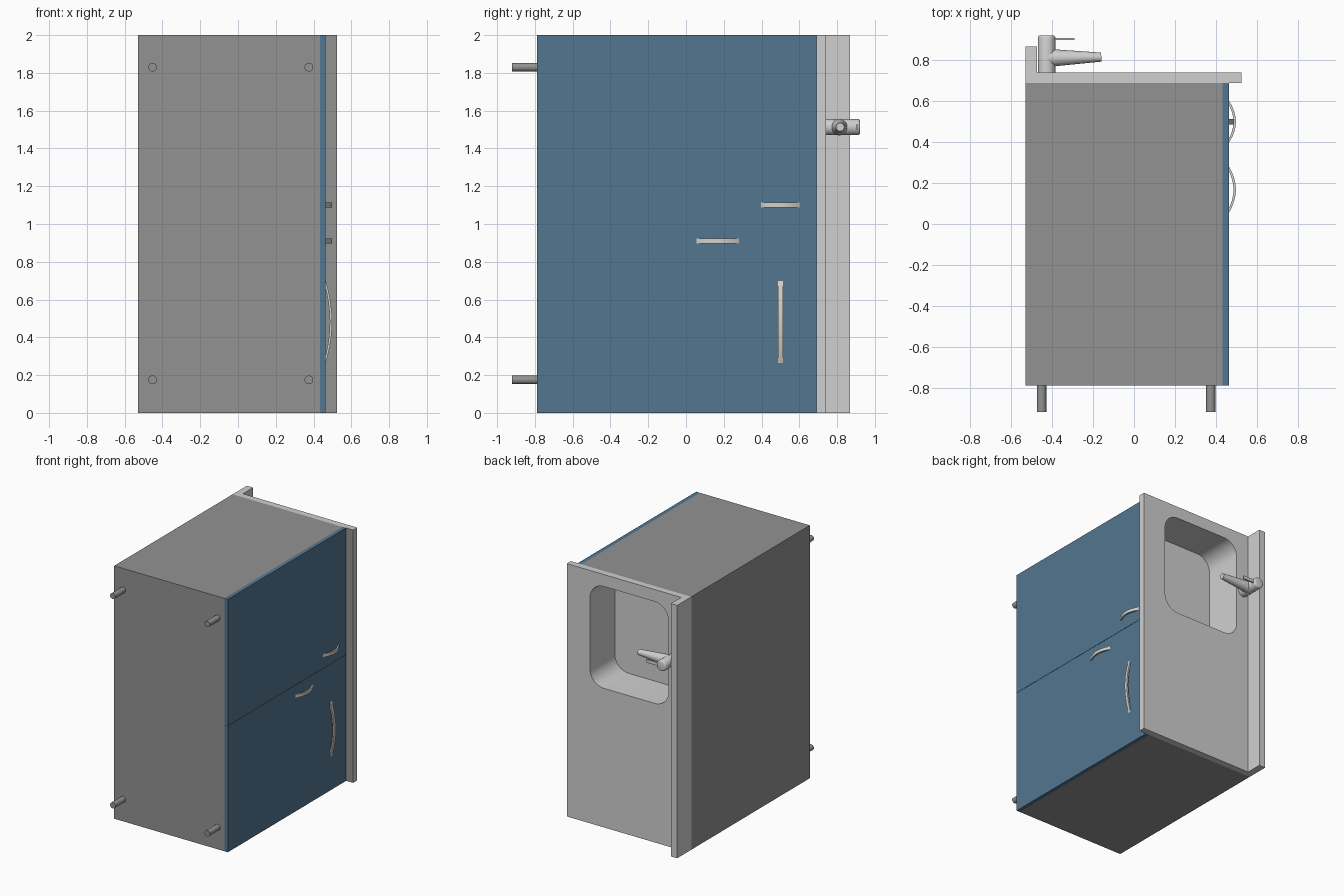
import bpy, bmesh, math
from mathutils import Matrix, Vector

if "Cube" in bpy.data.objects:
    bpy.data.objects.remove(bpy.data.objects["Cube"], do_unlink=True)


def material(name, color):
    m = bpy.data.materials.new(name)
    m.use_nodes = True
    m.diffuse_color = (*color, 1)
    m.node_tree.nodes["Principled BSDF"].inputs["Base Color"].default_value = (*color, 1)
    return m


cabinet_grey = material("cabinet grey", (0.29, 0.29, 0.29))
counter_grey = material("counter light grey", (0.63, 0.63, 0.63))
door_blue = material("door blue", (0.085, 0.18, 0.28))
metal = material("warm metal", (0.66, 0.64, 0.60))


def finish(name, bm, *mats, smooth=False):
    bmesh.ops.recalc_face_normals(bm, faces=bm.faces)
    me = bpy.data.meshes.new(name)
    bm.to_mesh(me)
    bm.free()
    ob = bpy.data.objects.new(name, me)
    bpy.context.collection.objects.link(ob)
    for m in mats:
        me.materials.append(m)
    bpy.ops.object.select_all(action="DESELECT")
    ob.select_set(True)
    bpy.context.view_layer.objects.active = ob
    if smooth:
        bpy.ops.object.shade_smooth_by_angle(angle=math.radians(35))
    return ob


def box(name, lo, hi, *mats):
    lo, hi = Vector(lo), Vector(hi)
    bm = bmesh.new()
    bmesh.ops.create_cube(bm, size=1, matrix=Matrix.Translation((lo + hi) / 2)
                          @ Matrix.Diagonal((*(hi - lo), 1)))
    return finish(name, bm, *mats)


def rod(name, start, end, r1, r2, mat, round_end=0):
    """Cylinder or cone between two points, with an optional rounded far rim."""
    start, end = Vector(start), Vector(end)
    axis = end - start
    bm = bmesh.new()
    bmesh.ops.create_cone(bm, cap_ends=True, segments=24, radius1=r1, radius2=r2,
                          depth=axis.length)
    if round_end:
        rim = [e for e in bm.edges if all(v.co.z > 0 for v in e.verts)]
        bmesh.ops.bevel(bm, geom=rim, offset=round_end, segments=3, affect="EDGES", profile=0.5)
    turn = Vector((0, 0, 1)).rotation_difference(axis).to_matrix().to_4x4()
    bm.transform(Matrix.Translation((start + end) / 2) @ turn)
    return finish(name, bm, mat, smooth=True)


def bow_handle(name, centre, along, across, length):
    """Flat strip bowed out in +x from the door, sunk at both ends."""
    bm = bmesh.new()
    steps, width, thick, bulge = 16, 0.026, 0.012, 0.034
    along, across, out = Vector(along), Vector(across), Vector((1, 0, 0))
    rings = []
    for i in range(steps + 1):
        t = 2 * i / steps - 1
        rise = bulge * (1 - t * t)
        mid = Vector(centre) + along * (t * length / 2)
        rings.append([bm.verts.new(mid + across * (s * width / 2) + out * (rise + d))
                      for s, d in ((-1, -thick), (1, -thick), (1, 0), (-1, 0))])
    for a, b in zip(rings, rings[1:]):
        for k in range(4):
            bm.faces.new((a[k], a[(k + 1) % 4], b[(k + 1) % 4], b[k]))
    bm.faces.new(rings[0])
    bm.faces.new(rings[-1])
    return finish(name, bm, metal, smooth=True)


# Cabinet carcass and countertop, with the overhang's underside in cabinet grey
body = box("cabinet_body", (-0.53, -0.79, 0), (0.433, 0.69, 2), cabinet_grey, counter_grey)
counter = box("countertop", (-0.53, 0.69, 0), (0.525, 0.74, 2), counter_grey, cabinet_grey)
for face in counter.data.polygons:
    if face.normal.y < -0.9:
        face.material_index = 1
box("backsplash", (-0.53, 0.74, 0), (-0.475, 0.868, 2), counter_grey)

# Sink basin: a rounded block cut out of the countertop and carcass
bm = bmesh.new()
x0, x1, z0, z1, radius = -0.365, 0.322, 1.1, 1.905, 0.12
outline = []
for cx, cz, first in ((x1 - radius, z1 - radius, 0), (x0 + radius, z1 - radius, 90),
                      (x0 + radius, z0 + radius, 180), (x1 - radius, z0 + radius, 270)):
    for i in range(9):
        a = math.radians(first + 90 * i / 8)
        outline.append(bm.verts.new((cx + radius * math.cos(a), 0.43, cz + radius * math.sin(a))))
floor = bm.faces.new(outline)
top = bmesh.ops.extrude_face_region(bm, geom=[floor], use_keep_orig=True)["geom"]
bmesh.ops.translate(bm, vec=(0, 0.5, 0), verts=[v for v in top if isinstance(v, bmesh.types.BMVert)])
cutter = finish("sink_cutter", bm, counter_grey)
cutter.hide_render = True
for ob in (body, counter):
    bpy.ops.object.select_all(action="DESELECT")
    ob.select_set(True)
    bpy.context.view_layer.objects.active = ob
    cut = ob.modifiers.new("sink", "BOOLEAN")
    cut.operation, cut.solver, cut.object = "DIFFERENCE", "EXACT", cutter
    cut.material_mode = "TRANSFER"
    bpy.ops.object.modifier_apply(modifier=cut.name)
    bpy.ops.object.shade_smooth_by_angle(angle=math.radians(35))
bpy.data.objects.remove(cutter, do_unlink=True)

# Doors with a fine seam between them
box("lower_door", (0.433, -0.79, 0), (0.464, 0.69, 0.999), door_blue)
box("upper_door", (0.433, -0.79, 1.001), (0.464, 0.69, 2), door_blue)

# Handles
Y, Z = (0, 1, 0), (0, 0, 1)
bow_handle("upper_door_handle", (0.464, 0.5, 1.1), Y, Z, 0.205)
bow_handle("lower_door_handle", (0.464, 0.168, 0.91), Y, Z, 0.225)
bow_handle("drawer_handle", (0.464, 0.5, 0.482), Z, Y, 0.435)

# Legs
for x, side in ((-0.452, "back"), (0.375, "front")):
    for z, end in ((0.175, "lower"), (1.83, "upper")):
        rod(f"{side}_{end}_leg", (x, -0.785, z), (x, -0.92, z), 0.023, 0.023, cabinet_grey)

# Tap
rod("tap_post", (-0.427, 0.735, 1.513), (-0.427, 0.922, 1.513), 0.043, 0.043, counter_grey, 0.012)
rod("tap_spout", (-0.42, 0.812, 1.513), (-0.16, 0.816, 1.513), 0.044, 0.022, counter_grey)
box("tap_lever", (-0.40, 0.9, 1.5), (-0.29, 0.91, 1.526), counter_grey)
